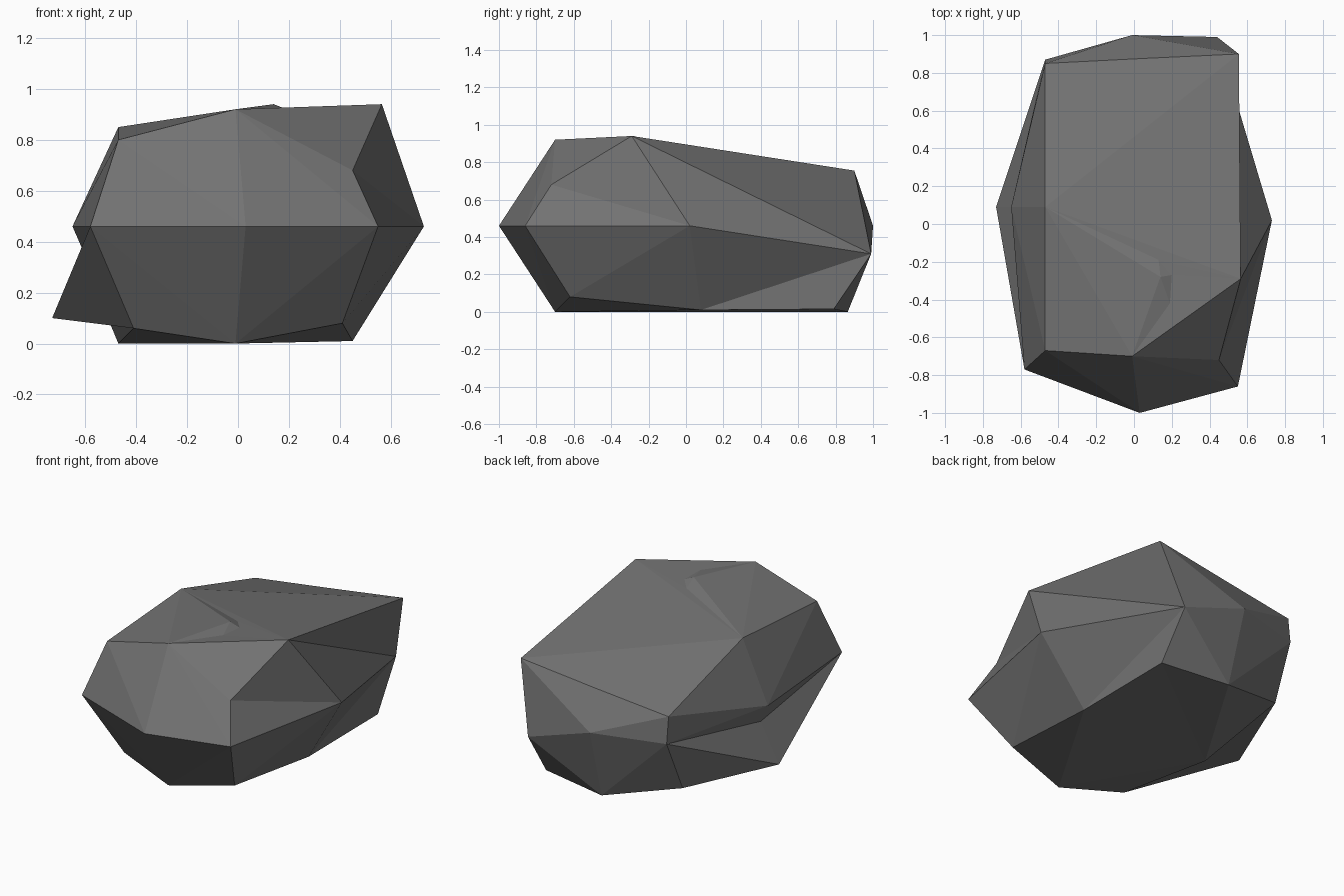
import bpy, bmesh
from mathutils import Vector

if "Cube" in bpy.data.objects:
    bpy.data.objects.remove(bpy.data.objects["Cube"])

bm = bmesh.new()
CENTRE = Vector((0, 0, 0.45))


def ring(points):
    return [bm.verts.new(p) for p in points]


def face(*verts):
    bm.faces.new(verts)


def volume(*tris):
    total = 0
    for t in tris:
        a, b, c = (v.co - CENTRE for v in t)
        total += abs(a.dot(b.cross(c)))
    return total


def bridge(upper, lower, hollow):
    """Join two loops with triangles; quads bulge except those listed as hollow."""
    n = len(upper)
    for i in range(n):
        j = (i + 1) % n
        a, b, c, d = upper[i], upper[j], lower[j], lower[i]
        one, two = [(a, b, c), (a, c, d)], [(a, b, d), (b, c, d)]
        bulge = volume(*one) >= volume(*two)
        for t in (one if bulge != (i in hollow) else two):
            face(*t)


# Loops run front, front left, left, back left, back, back right, right, front right
top = ring([(-.01, -.70, .92), (-.47, -.67, .80), (-.47, .09, .85), (-.47, .85, .63),
            (.04, .876, .69), (.555, .90, .755), (.565, -.29, .94), (.45, -.72, .68)])
mid = ring([(.03, -1.0, .46), (-.58, -.77, .46), (-.65, .09, .46), (-.47, .87, .46),
            (-.01, 1.0, .46), (.44, .99, .31), (.73, .02, .46), (.55, -.86, .46)])
low = ring([(-.01, -.70, 0), (-.41, -.58, .06), (-.73, .09, .10), (-.48, .72, .12),
            (0, .865, 0), (.45, .79, .015), (.45, .08, .01), (.41, -.62, .08)])

# Sides, with a crevice under the left ledge
crevice = bm.verts.new((-.60, .09, .345))
bridge(top, mid, {5, 6})
bridge(mid[:2] + [crevice] + mid[3:], low, {5})
face(mid[1], mid[2], crevice)
face(mid[2], mid[3], crevice)

# Underside, with a notch below the left spur
heel = bm.verts.new((-.47, .09, 0))
notch = bm.verts.new((-.509, .09, .095))
face(heel, low[0], low[1])
for tip in (heel, low[2]):
    face(tip, low[1], notch)
    face(tip, notch, low[3])
for a, b in ((3, 4), (4, 5), (5, 6), (6, 0)):
    face(heel, low[a], low[b])
face(low[0], low[6], low[7])

# Crown with a small raised flake
rim = ring([(.13, -.19, .906), (.20, -.27, .914), (.19, -.42, .92)])
flake = bm.verts.new((.14, -.28, .94))
face(top[2], top[3], top[4])
face(top[2], top[4], top[5])
face(top[2], top[5], top[6])
face(top[0], top[1], top[2])
face(top[0], top[6], top[7])
edge = [top[2]] + rim + [top[0]]
for a, b in zip(edge, edge[1:]):
    face(a, b, top[6])
    face(a, b, flake)
face(top[0], top[2], flake)

bmesh.ops.recalc_face_normals(bm, faces=bm.faces)
mesh = bpy.data.meshes.new("rock")
bm.to_mesh(mesh)
bm.free()
rock = bpy.data.objects.new("rock", mesh)
bpy.context.collection.objects.link(rock)

grey = bpy.data.materials.new("stone grey")
grey.diffuse_color = (0.17, 0.17, 0.17, 1)
grey.use_nodes = True
grey.node_tree.nodes["Principled BSDF"].inputs["Base Color"].default_value = grey.diffuse_color
mesh.materials.append(grey)
